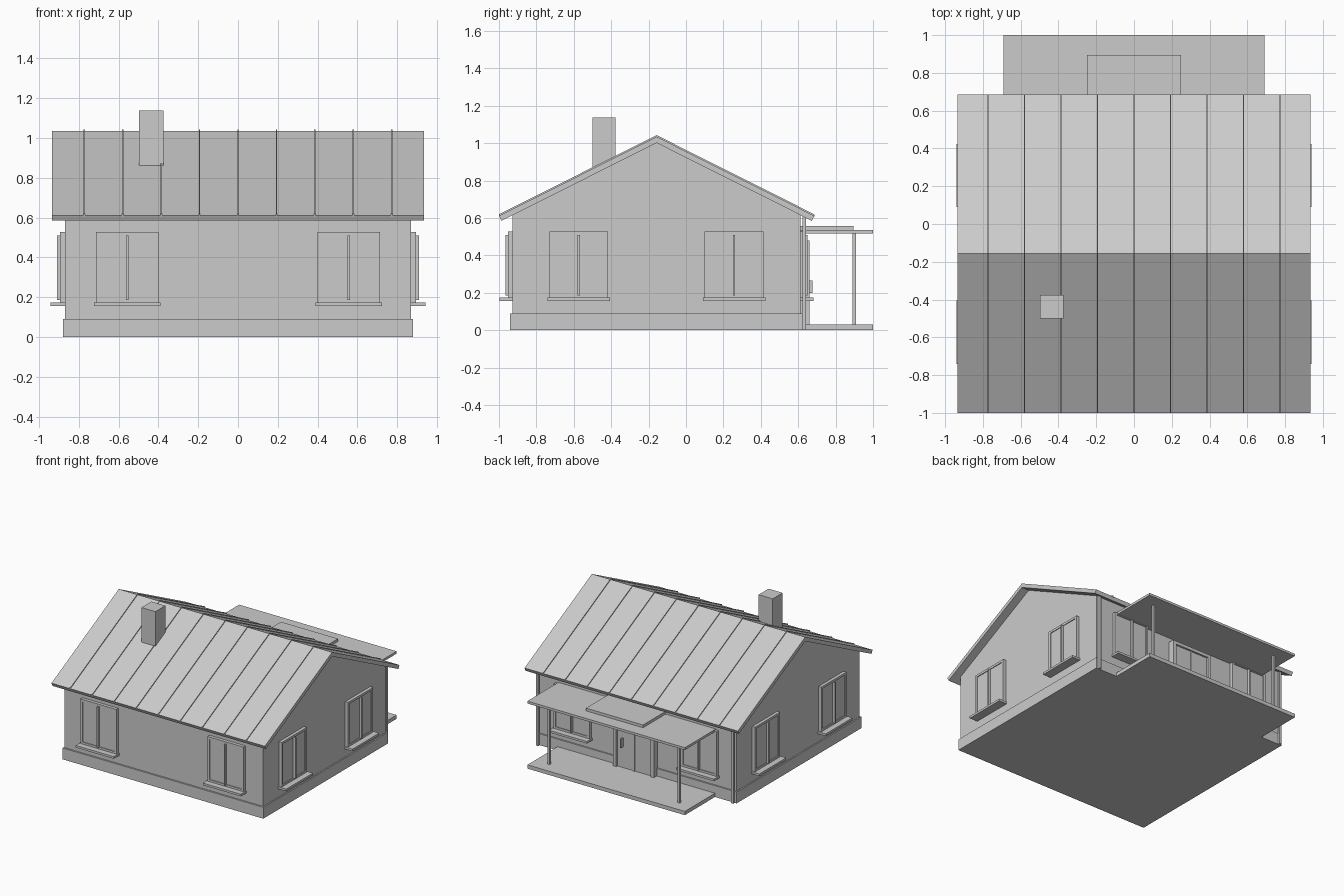
import bpy, bmesh, math
from mathutils import Matrix, Vector

cube = bpy.data.objects.get("Cube")
if cube:
    bpy.data.objects.remove(cube, do_unlink=True)

grey = bpy.data.materials.new("plain_grey")
grey.use_nodes = True
grey.diffuse_color = (0.6, 0.6, 0.6, 1)
grey.node_tree.nodes["Principled BSDF"].inputs["Base Color"].default_value = (0.6, 0.6, 0.6, 1)


def finish(name, bm, matrix=Matrix()):
    bmesh.ops.recalc_face_normals(bm, faces=bm.faces)
    mesh = bpy.data.meshes.new(name)
    bm.to_mesh(mesh)
    bm.free()
    mesh.materials.append(grey)
    obj = bpy.data.objects.new(name, mesh)
    obj.matrix_world = matrix
    bpy.context.collection.objects.link(obj)
    return obj


def boxes(name, spans, matrix=Matrix()):
    """Boxes given as (x0, x1, y0, y1, z0, z1), joined in one object."""
    bm = bmesh.new()
    for x0, x1, y0, y1, z0, z1 in spans:
        size = Matrix.Diagonal((x1 - x0, y1 - y0, z1 - z0, 1))
        centre = Matrix.Translation(((x0 + x1) / 2, (y0 + y1) / 2, (z0 + z1) / 2))
        bmesh.ops.create_cube(bm, size=1, matrix=centre @ size)
    return finish(name, bm, matrix)


def extrude_x(name, profile, spans):
    """Extrude a (y, z) outline along x, once for every span."""
    bm = bmesh.new()
    for x0, x1 in spans:
        face = bm.faces.new([bm.verts.new((x0, y, z)) for y, z in profile])
        out = bmesh.ops.extrude_face_region(bm, geom=[face])
        verts = [v for v in out["geom"] if isinstance(v, bmesh.types.BMVert)]
        bmesh.ops.translate(bm, verts=verts, vec=Vector((x1 - x0, 0, 0)))
    return finish(name, bm)


# Main dimensions
WALL_X, FRONT, BACK = 0.87, -0.927, 0.612
RIDGE_Y, RIDGE_Z, EAVE, SLOPE = -0.157, 1.035, 0.843, 0.502


def roof_z(y, drop=0):
    return RIDGE_Z - drop - SLOPE * abs(y - RIDGE_Y)


def chevron(reach, lift, inset, thickness):
    """Gable-shaped band following both roof slopes."""
    top = [(RIDGE_Y + s * reach, roof_z(RIDGE_Y + s * reach) + lift) for s in (-1, 0, 1)]
    low = [(RIDGE_Y + s * (reach - inset), roof_z(RIDGE_Y + s * (reach - inset), thickness))
           for s in (1, 0, -1)]
    return top + low


# House body
boxes("plinth", [(-0.88, 0.88, -0.94, 0.623, 0, 0.09)])
extrude_x("walls", [(FRONT, 0.05), (BACK, 0.05), (BACK, roof_z(BACK, 0.03)),
                    (RIDGE_Y, roof_z(RIDGE_Y, 0.03)), (FRONT, roof_z(FRONT, 0.03))],
          [(-WALL_X, WALL_X)])

# Roof with standing seams and chimney
extrude_x("roof", chevron(EAVE, 0, 0.013, 0.0335), [(-0.935, 0.935)])
extrude_x("roof_seams", chevron(EAVE, 0.008, 0, 0.005),
          [(i * 0.193 - 0.003, i * 0.193 + 0.003) for i in range(-4, 5)])
boxes("chimney", [(-0.497, -0.374, -0.5, -0.376, 0.8, 1.137)])


def window(name, matrix):
    """Window on a wall whose outside faces local -y."""
    w, b, z0, z1 = 0.157, 0.018, 0.172, 0.528
    boxes(name + "_frame", [(-w, -w + b, -0.025, 0.01, z0, z1),
                            (w - b, w, -0.025, 0.01, z0, z1),
                            (-w + b, w - b, -0.025, 0.01, z1 - b, z1),
                            (-w + b, w - b, -0.025, 0.01, z0, z0 + b)], matrix)
    boxes(name + "_panes", [(-w + b, w - b, -0.019, 0.01, z0 + b, z1 - b)], matrix)
    boxes(name + "_mullion", [(-0.006, 0.006, -0.038, 0, 0.186, 0.51)], matrix)
    boxes(name + "_sill", [(-0.167, 0.167, -0.071, 0.01, 0.157, 0.174)], matrix)


# Two windows on each of the four walls
for side, angle, spots in (
        ("front", 0, [(s * 0.557, FRONT) for s in (-1, 1)]),
        ("left", 90, [(WALL_X, y) for y in (-0.573, 0.257)]),
        ("back", 180, [(s * 0.557, BACK) for s in (-1, 1)]),
        ("right", 270, [(-WALL_X, y) for y in (-0.573, 0.257)])):
    for i, (x, y) in enumerate(spots):
        window(f"{side}_window_{i + 1}",
               Matrix.Translation((x, y, 0)) @ Matrix.Rotation(math.radians(angle), 4, "Z"))

# Back door with frame, two leaves, centre post and handle
boxes("door_frame", [(s * 0.165 - 0.015, s * 0.165 + 0.015, 0.6, 0.66, 0.03, 0.48) for s in (-1, 1)]
      + [(-0.15, 0.15, 0.6, 0.66, 0.455, 0.48)])
boxes("door_leaves", [(-0.15, -0.003, 0.6, 0.645, 0.03, 0.455),
                      (0.003, 0.15, 0.6, 0.645, 0.03, 0.455)])
boxes("door_centre_post", [(-0.006, 0.006, 0.6, 0.652, 0.03, 0.455)])
boxes("door_handle", [(0.096, 0.106, 0.64, 0.677, 0.198, 0.267)])

# Porch
boxes("porch_floor", [(-0.69, 0.69, 0.61, 1, 0, 0.03)])
boxes("porch_canopy", [(-0.69, 0.69, 0.605, 1, 0.516, 0.535)])
boxes("canopy_raised_panel", [(-0.25, 0.25, 0.605, 0.895, 0.535, 0.557)])
for label, s in (("left", 1), ("right", -1)):
    boxes(label + "_porch_post", [(s * 0.57 - 0.009, s * 0.57 + 0.009, 0.89, 0.908, 0.03, 0.516)])
    boxes(label + "_downpipe", [(s * 0.855 - 0.009, s * 0.855 + 0.009, 0.624, 0.642, 0, 0.615)])
